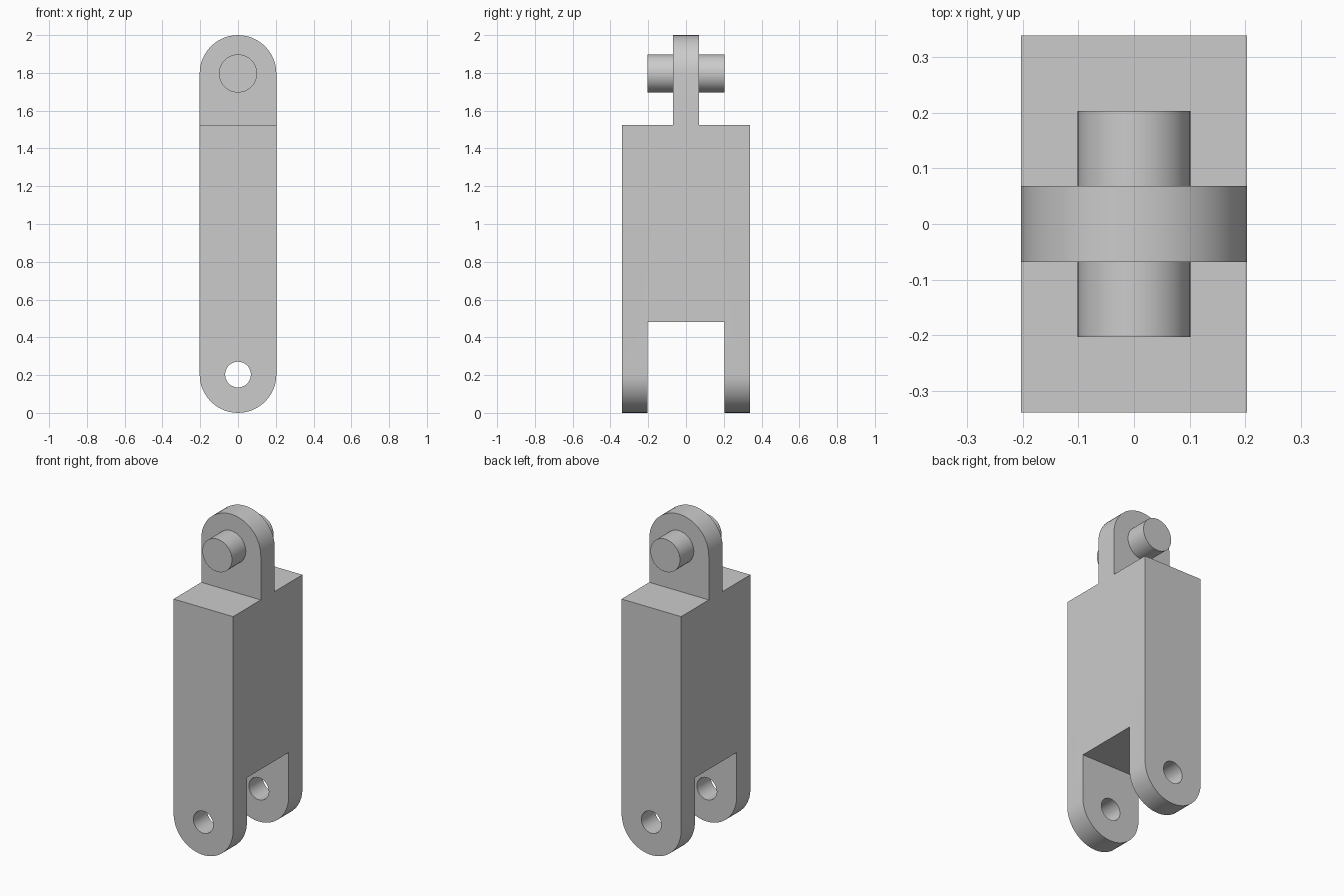
import bpy
import bmesh
import math
from mathutils import Matrix

if "Cube" in bpy.data.objects:
    bpy.data.objects.remove(bpy.data.objects["Cube"], do_unlink=True)

R = 0.203          # half width and end radius
DEPTH = 0.338      # half depth of the body
TONGUE = 0.068     # half thickness of the tongue
SLOT = 0.203       # half width of the fork opening
SHOULDER_Z, SLOT_Z = 1.525, 0.48
EYE_Z, PIN_Z = R, 2 - R
SEGMENTS = 48

grey = bpy.data.materials.new("plain grey")
grey.use_nodes = True
colour = (0.6, 0.6, 0.6, 1)
grey.diffuse_color = colour
grey.node_tree.nodes["Principled BSDF"].inputs["Base Color"].default_value = colour


def add_object(name, bm):
    bmesh.ops.recalc_face_normals(bm, faces=bm.faces[:])
    mesh = bpy.data.meshes.new(name)
    bm.to_mesh(mesh)
    bm.free()
    mesh.materials.append(grey)
    obj = bpy.data.objects.new(name, mesh)
    bpy.context.collection.objects.link(obj)
    return obj


def box(name, low, high):
    bm = bmesh.new()
    size = [b - a for a, b in zip(low, high)]
    middle = [(a + b) / 2 for a, b in zip(low, high)]
    bmesh.ops.create_cube(bm, size=1, matrix=Matrix.Translation(middle) @ Matrix.Diagonal((*size, 1)))
    return add_object(name, bm)


def rod(name, radius, half_length, z):
    bm = bmesh.new()
    turn = Matrix.Translation((0, 0, z)) @ Matrix.Rotation(math.pi / 2, 4, "X")
    bmesh.ops.create_cone(bm, cap_ends=True, segments=SEGMENTS, radius1=radius,
                          radius2=radius, depth=2 * half_length, matrix=turn)
    return add_object(name, bm)


def combine(target, other, operation):
    mod = target.modifiers.new(operation, "BOOLEAN")
    mod.object, mod.operation, mod.solver = other, operation, "EXACT"
    bpy.context.view_layer.objects.active = target
    bpy.ops.object.modifier_apply(modifier=mod.name)
    bpy.data.objects.remove(other, do_unlink=True)


# Round-ended bar, extruded through the depth
bm = bmesh.new()
outline = []
half = SEGMENTS // 2
for centre_z, start in ((PIN_Z, 0), (EYE_Z, math.pi)):
    for i in range(half + 1):
        a = start + math.pi * i / half
        outline.append(bm.verts.new((R * math.cos(a), -DEPTH, centre_z + R * math.sin(a))))
face = bm.faces.new(outline)
extruded = bmesh.ops.extrude_face_region(bm, geom=[face])
bmesh.ops.translate(bm, vec=(0, 2 * DEPTH, 0),
                    verts=[v for v in extruded["geom"] if isinstance(v, bmesh.types.BMVert)])
link = add_object("fork_link", bm)

# Shoulders either side of the tongue
for side in (-1, 1):
    low, high = sorted((side * TONGUE, side))
    combine(link, box("shoulder_cutter", (-1, low, SHOULDER_Z), (1, high, 3)), "DIFFERENCE")

# Fork opening and the eyes through both prongs
combine(link, box("fork_cutter", (-1, -SLOT, -1), (1, SLOT, SLOT_Z)), "DIFFERENCE")
combine(link, rod("eye_cutter", 0.068, 1, EYE_Z), "DIFFERENCE")

# Pin through the tongue
combine(link, rod("pin", 0.101, 0.203, PIN_Z), "UNION")

bpy.ops.object.select_all(action="DESELECT")
link.select_set(True)
bpy.context.view_layer.objects.active = link
bpy.ops.object.shade_smooth_by_angle(angle=math.radians(30))
